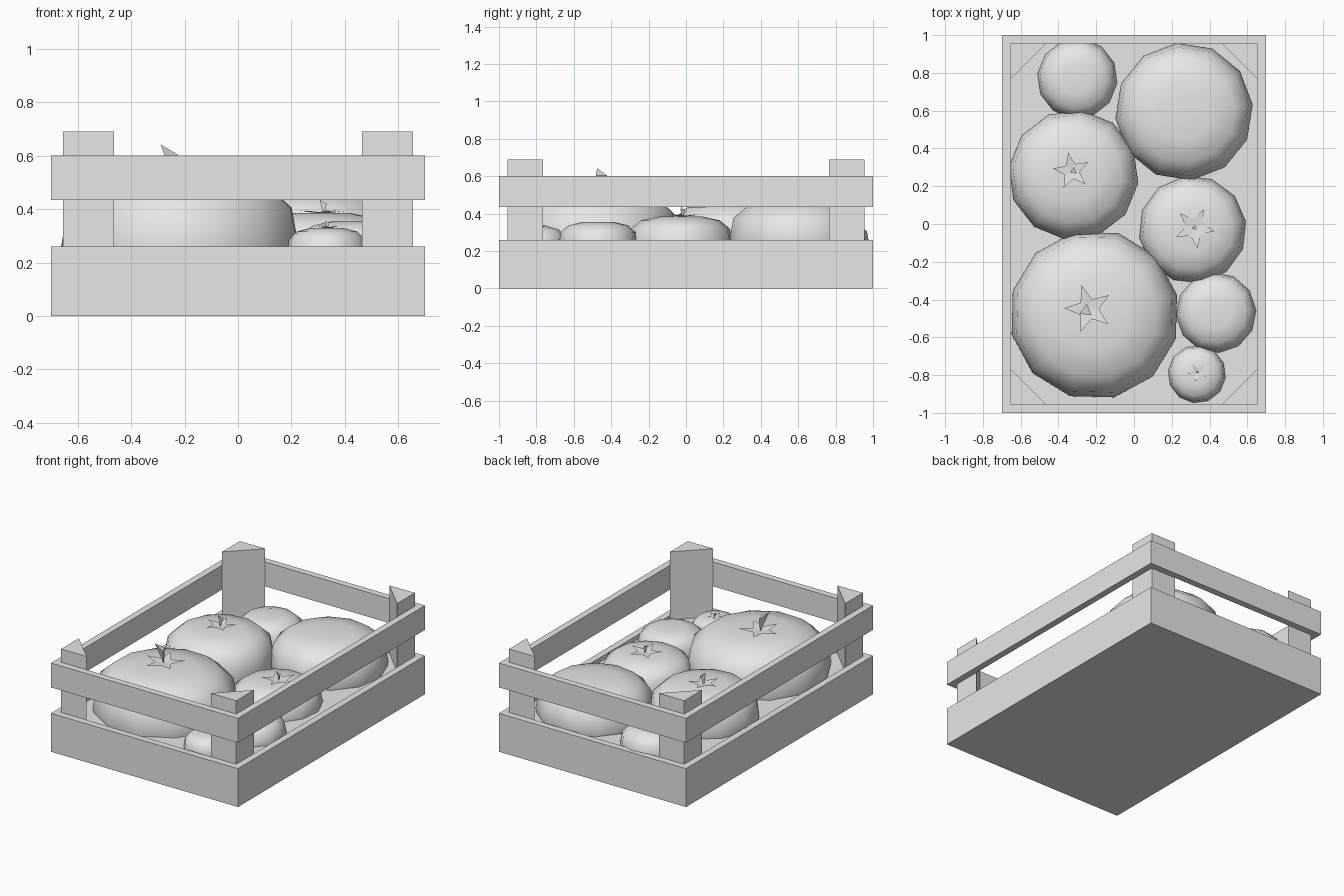
import bpy, bmesh, math, random
from mathutils import Matrix, Vector

random.seed(4)
if "Cube" in bpy.data.objects:
    bpy.data.objects.remove(bpy.data.objects["Cube"])

grey = bpy.data.materials.new("plain_grey")
grey.use_nodes = True
grey.diffuse_color = (0.8, 0.8, 0.8, 1)
grey.node_tree.nodes["Principled BSDF"].inputs["Base Color"].default_value = (0.8, 0.8, 0.8, 1)


def finish(name, bm, smooth=False):
    bmesh.ops.recalc_face_normals(bm, faces=bm.faces)
    for f in bm.faces:
        f.smooth = smooth
    mesh = bpy.data.meshes.new(name)
    bm.to_mesh(mesh)
    bm.free()
    mesh.materials.append(grey)
    obj = bpy.data.objects.new(name, mesh)
    bpy.context.collection.objects.link(obj)
    return obj


def prism(bm, outline, z0, z1):
    """Closed prism over a flat outline."""
    low = [bm.verts.new((x, y, z0)) for x, y in outline]
    high = [bm.verts.new((x, y, z1)) for x, y in outline]
    bm.faces.new(low)
    bm.faces.new(high)
    n = len(outline)
    for i in range(n):
        j = (i + 1) % n
        bm.faces.new((low[i], low[j], high[j], high[i]))


def rect(x, y):
    return [(-x, -y), (x, -y), (x, y), (-x, y)]


# Crate: rectangular frames made from an outer and inner outline
W, L, T = 0.7, 1.0, 0.045


def frame(name, z0, z1):
    bm = bmesh.new()
    loops = [[bm.verts.new((x, y, z)) for x, y in rect(W - t, L - t)]
             for t, z in ((0, z0), (0, z1), (T, z1), (T, z0))]
    for k in range(4):
        a, b = loops[k], loops[(k + 1) % 4]
        for i in range(4):
            j = (i + 1) % 4
            bm.faces.new((a[i], a[j], b[j], b[i]))
    return finish(name, bm)


frame("lower_crate_walls", 0, 0.26)
frame("upper_crate_rails", 0.435, 0.6)

bm = bmesh.new()
prism(bm, rect(W - T, L - T), 0, 0.23)
finish("crate_floor", bm)

# Triangular corner posts
for sx, side in ((-1, "right"), (1, "left")):
    for sy, end in ((-1, "front"), (1, "back")):
        x, y, leg = sx * (W - T), sy * (L - T), 0.19
        bm = bmesh.new()
        prism(bm, [(x, y), (x - sx * leg, y), (x, y - sy * leg)], 0.2, 0.69)
        finish(f"{end}_{side}_post", bm)

# Flattened fruit with a dimpled top: (radius, height) fractions
PROFILE = [(0.4, -1), (0.75, -0.85), (0.94, -0.55), (1, 0), (0.94, 0.57),
           (0.75, 0.86), (0.4, 1)]


def fruit(name, x, y, r, mid, top, sides=12):
    bm = bmesh.new()
    turn = random.uniform(0, 1)
    h = top - mid
    rings = []
    for pr, pz in PROFILE:
        rings.append([bm.verts.new((x + r * pr * math.cos(turn + math.tau * i / sides),
                                    y + r * pr * math.sin(turn + math.tau * i / sides),
                                    mid + h * pz)) for i in range(sides)])
    for a, b in zip(rings, rings[1:]):
        for i in range(sides):
            j = (i + 1) % sides
            bm.faces.new((a[i], a[j], b[j], b[i]))
    for ring, pz in ((rings[0], -0.95), (rings[-1], 0.96)):
        pole = bm.verts.new((x, y, mid + h * pz))
        for i in range(sides):
            bm.faces.new((ring[i], ring[(i + 1) % sides], pole))
    finish(name, bm, True)


# Five-pointed leaf star
def leaf_star(name, x, y, z, r, turn):
    bm = bmesh.new()
    centre = bm.verts.new((x, y, z))
    rim = []
    for i in range(10):
        a = turn + math.tau * i / 10
        d, lift = (r, 0.012) if i % 2 == 0 else (r * 0.42, 0.004)
        rim.append(bm.verts.new((x + d * math.cos(a), y + d * math.sin(a), z + lift)))
    for i in range(10):
        bm.faces.new((centre, rim[i], rim[(i + 1) % 10]))
    finish(name, bm)


# Three-sided stem, widening towards a slanted cut end
def stem(name, x, y, z, height, lean):
    bm = bmesh.new()
    base = bm.verts.new((x, y, z - 0.01))
    ends = []
    for i in range(3):
        a = math.pi + 0.4 + math.tau * i / 3
        w = height * 0.3
        rise = height * (1 if i == 0 else 0.7)
        ends.append(bm.verts.new(Vector((x, y, z + rise)) + Vector(lean)
                                 + Vector((w * math.cos(a), w * math.sin(a), 0))))
    bm.faces.new(ends)
    for i in range(3):
        bm.faces.new((base, ends[i], ends[(i + 1) % 3]))
    finish(name, bm)


# Fruit: name, x, y, radius, middle height, top height
for args in (("large_front_fruit", -0.21, -0.48, 0.45, 0.26, 0.515),
             ("large_back_fruit", 0.265, 0.595, 0.365, 0.26, 0.465),
             ("medium_right_fruit", -0.32, 0.26, 0.345, 0.26, 0.46),
             ("medium_left_fruit", 0.31, -0.03, 0.285, 0.23, 0.385),
             ("small_left_fruit", 0.435, -0.47, 0.212, 0.23, 0.355),
             ("small_back_fruit", -0.3, 0.77, 0.212, 0.23, 0.36),
             ("tiny_front_fruit", 0.333, -0.795, 0.153, 0.23, 0.33)):
    fruit(*args)

# Leaf stars and stems
for name, x, y, z, r, turn, height, lean in (
        ("large_front", -0.24, -0.45, 0.517, 0.13, 0.6, 0.125, (-0.015, -0.01, 0)),
        ("medium_right", -0.33, 0.28, 0.462, 0.1, 0.5, 0.07, (0.01, 0, 0)),
        ("medium_left", 0.32, -0.02, 0.384, 0.11, 1.1, 0.052, (0, 0, 0)),
        ("tiny_front", 0.335, -0.785, 0.327, 0.05, 0.8, 0.03, (0, 0, 0))):
    leaf_star(name + "_leaf_star", x, y, z, r, turn)
    stem(name + "_stem", x, y, z, height, lean)
